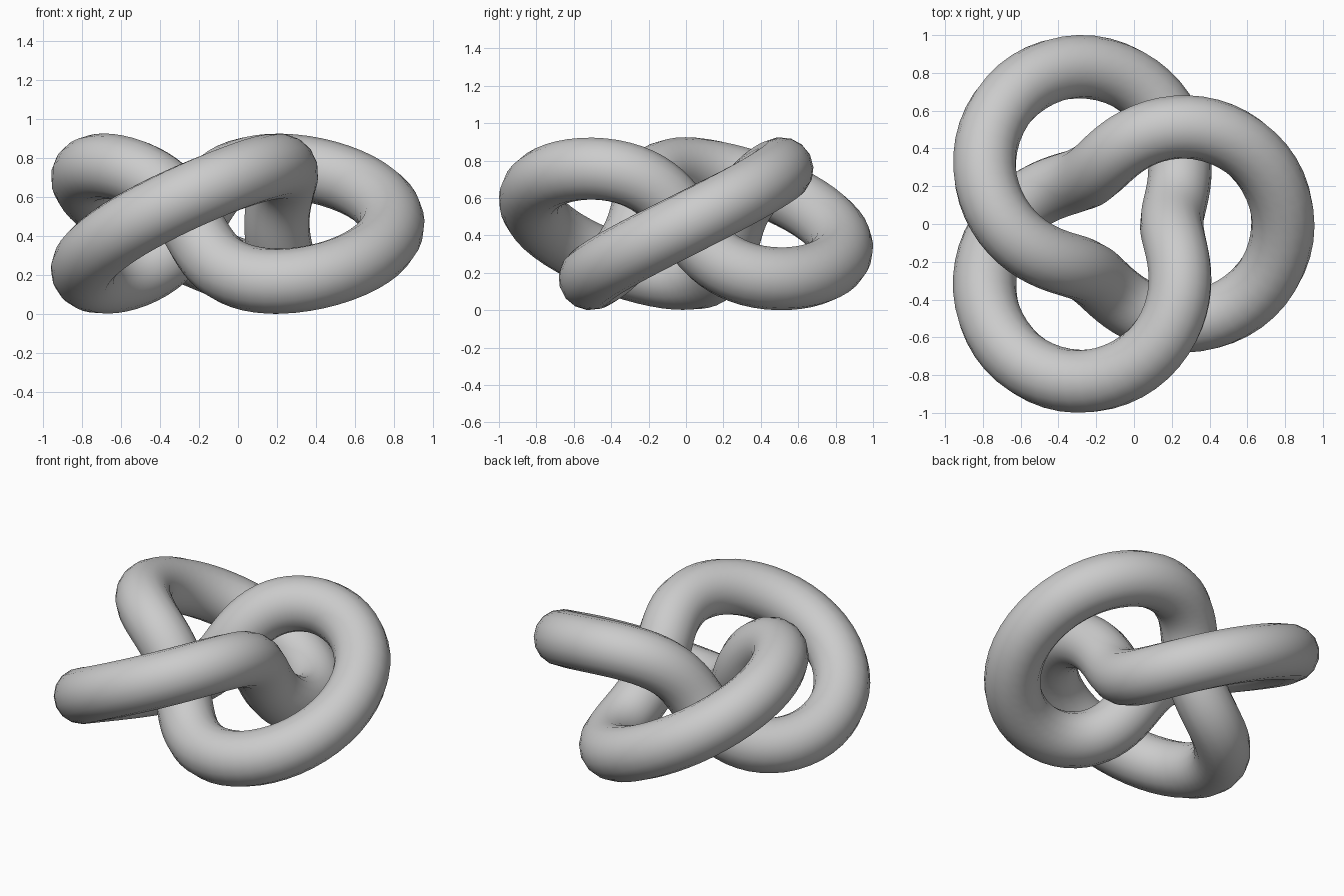
import bpy
from math import sin, cos, pi

cube = bpy.data.objects.get("Cube")
if cube:
    bpy.data.objects.remove(cube, do_unlink=True)

SCALE = 0.2945      # minor radius of the torus the knot winds around
TUBE = 0.168        # thickness of the rope
SHIFT_X = -0.095    # centres the bounding box
STEPS = 160

grey = bpy.data.materials.new("plain grey")
grey.use_nodes = True
grey.diffuse_color = (0.6, 0.6, 0.6, 1)
grey.node_tree.nodes["Principled BSDF"].inputs["Base Color"].default_value = (0.6, 0.6, 0.6, 1)


def knot_point(t):
    """Trefoil: twice round the axis, three times round the ring."""
    reach = SCALE * (2 + cos(3 * t))
    return (reach * cos(2 * t) + SHIFT_X, reach * sin(2 * t),
            SCALE * (1 + sin(3 * t)) + TUBE)


# Closed path with a round bevel
curve = bpy.data.curves.new("trefoil_knot", "CURVE")
curve.dimensions = "3D"
curve.twist_mode = "MINIMUM"
curve.bevel_depth = TUBE
curve.bevel_resolution = 6
path = curve.splines.new("POLY")
path.points.add(STEPS - 1)
for i, point in enumerate(path.points):
    point.co = (*knot_point(2 * pi * i / STEPS), 1)
path.use_cyclic_u = True
curve.materials.append(grey)

knot = bpy.data.objects.new("trefoil_knot", curve)
bpy.context.collection.objects.link(knot)

# Turn the tube into a smooth mesh
bpy.ops.object.select_all(action="DESELECT")
knot.select_set(True)
bpy.context.view_layer.objects.active = knot
bpy.ops.object.convert(target="MESH")
bpy.ops.object.shade_smooth()
